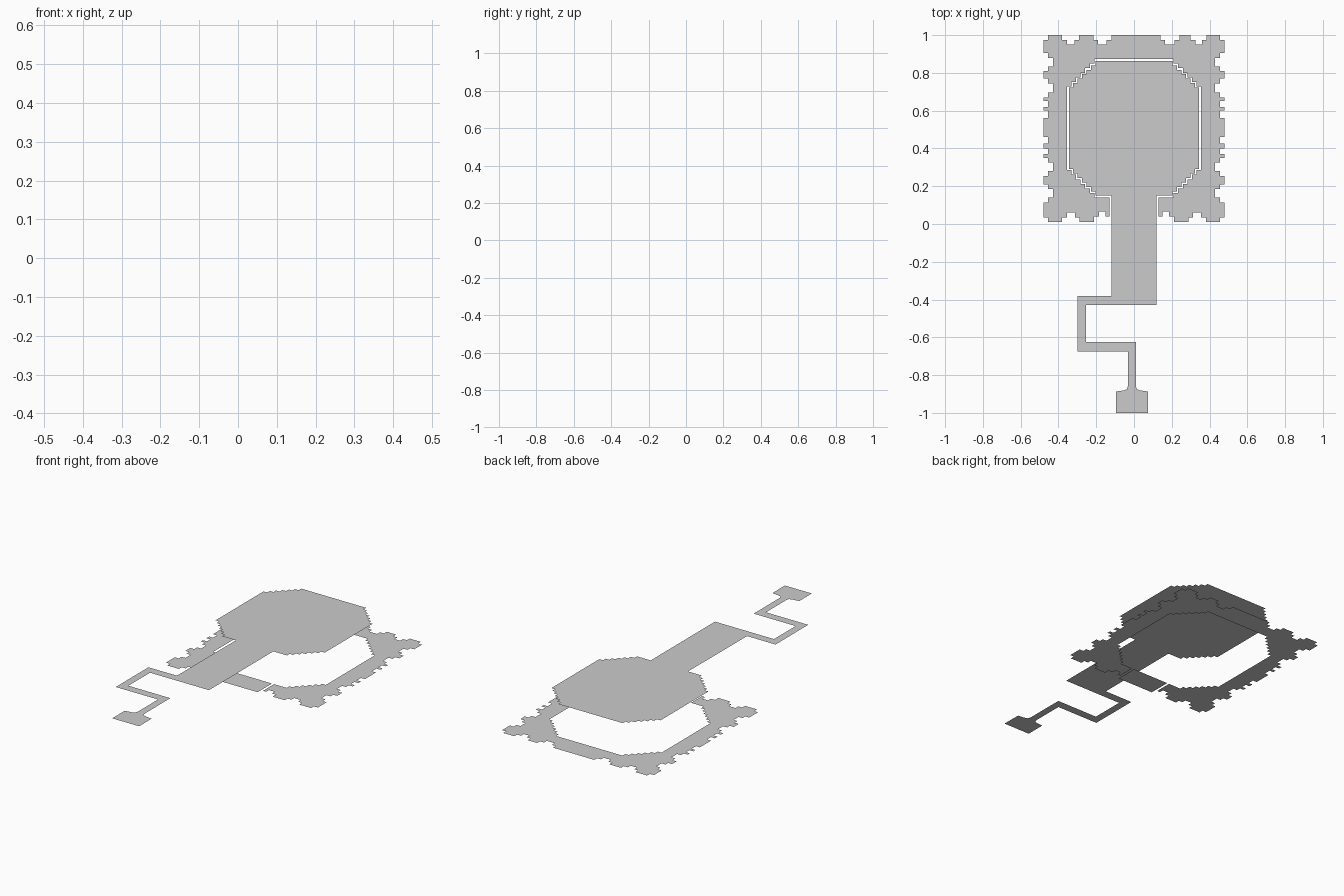
import bpy
import bmesh

if "Cube" in bpy.data.objects:
    bpy.data.objects.remove(bpy.data.objects["Cube"])

HEIGHT = 0.18   # gap between the lower and the upper sheet


def sheet(name, pts, z):
    """Flat zero-thickness sheet facing up."""
    bm = bmesh.new()
    face = bm.faces.new([bm.verts.new((x, y, z)) for x, y in pts])
    face.normal_update()
    if face.normal.z < 0:
        face.normal_flip()
    bmesh.ops.triangulate(bm, faces=[face])
    me = bpy.data.meshes.new(name)
    bm.to_mesh(me)
    bm.free()
    ob = bpy.data.objects.new(name, me)
    bpy.context.collection.objects.link(ob)
    return ob


def notch(a, b, deep=True, step=0.025):
    """Notch profile as (along, depth) pairs; deep ones are stepped."""
    if not deep:
        return [(a, 0), (a, step), (b, step), (b, 0)]
    i = step if b > a else -step
    return [(a, 0), (a, step), (a + i, step), (a + i, 2 * step),
            (b - i, 2 * step), (b - i, step), (b, step), (b, 0)]


def stairs(x0, y0, x1, y1, n=6, x_first=False):
    """Staircase from one point to another."""
    dx, dy = (x1 - x0) / n, (y1 - y0) / n
    pts = [(x0, y0)]
    for k in range(n):
        x, y = x0 + k * dx, y0 + k * dy
        pts.append((x + dx, y) if x_first else (x, y + dy))
        pts.append((x + dx, y + dy))
    return pts


def octagon_half(neck, w, flat, y0, y1):
    """Right half of a stepped octagon, from the neck up to the top."""
    c = w - flat
    return ([(neck, y0)] + stairs(flat, y0, w, y0 + c)
            + stairs(w, y1 - c, flat, y1, x_first=True))


def mirror(pts):
    return [(-x, y) for x, y in reversed(pts)]


SIDE = [(0.115, 0.21, True), (0.255, 0.35, True), (0.37, 0.40, False),
        (0.425, 0.46, False), (0.56, 0.60, False), (0.62, 0.65, False),
        (0.67, 0.77, True), (0.81, 0.905, True)]


def outer_half(top):
    """Right half of the notched outer outline, slot to top centre."""
    pts = [(0.13, 0.04), (0.15, 0.04), (0.15, 0.065), (0.185, 0.065),
           (0.185, 0.04), (0.212, 0.04), (0.212, 0.01)]
    pts += [(a, 0.01 + d) for a, d in notch(0.288, 0.38)]
    pts += [(0.455, 0.01), (0.455, 0.035), (0.48, 0.035)]
    for s in SIDE:
        pts += [(0.48 - d, a) for a, d in notch(*s)]
    pts += [(0.48, 0.975), (0.455, 0.975), (0.455, 1.0)]
    for a, b in top:
        pts += [(t, 1.0 - d) for t, d in notch(a, b)]
    return pts


# lower sheet: notched frame with an octagonal opening and a slot at the front
right = outer_half([(0.385, 0.30), (0.24, 0.14)])
left = mirror(outer_half([(0.38, 0.29), (0.215, 0.12)]))
opening = octagon_half(0.13, 0.355, 0.21, 0.14, 0.873)
sheet("notched_frame", right + left + mirror(opening)[::-1] + opening[::-1], 0)

# lower sheet: small strip filling the slot under the neck
sheet("slot_strip", [(-0.117, 0.01), (0.117, 0.01), (0.117, 0.14), (-0.117, 0.14)], 0)

# upper sheet: octagonal paddle, neck, bent arm and foot
paddle = octagon_half(0.118, 0.345, 0.205, 0.15, 0.863)
arm = [(-0.12, -0.38), (-0.30, -0.38), (-0.30, -0.675), (-0.033, -0.675),
       (-0.033, -0.86), (-0.038, -0.875), (-0.052, -0.881), (-0.095, -0.887),
       (-0.095, -1.0), (0.075, -1.0), (0.075, -0.887), (0.032, -0.881),
       (0.016, -0.875), (0.01, -0.86), (0.01, -0.625), (-0.255, -0.625),
       (-0.255, -0.43), (0.118, -0.43)]
sheet("paddle_and_arm", paddle + mirror(paddle) + arm, HEIGHT)
